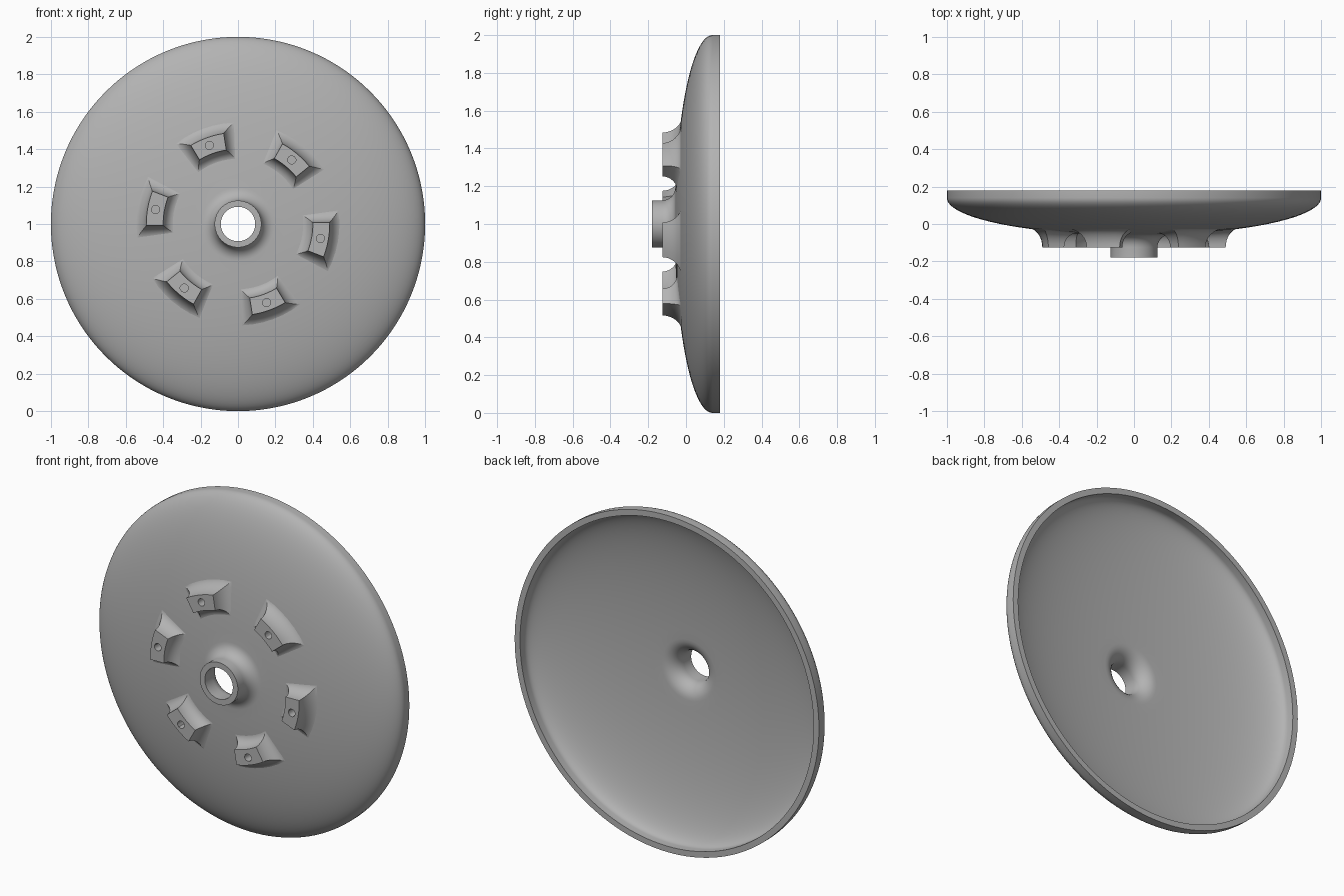
import bpy, bmesh
from math import sin, cos, pi, sqrt, radians, atan2

if "Cube" in bpy.data.objects:
    bpy.data.objects.remove(bpy.data.objects["Cube"])

grey = bpy.data.materials.new("plain grey")
grey.use_nodes = True
colour = (0.45, 0.45, 0.45, 1)
grey.diffuse_color = colour
grey.node_tree.nodes["Principled BSDF"].inputs["Base Color"].default_value = colour

RIM_Y = 0.14


def dish_y(r, a=1.0, b=0.2):
    """Depth of an elliptical dish at radius r."""
    return RIM_Y - b * sqrt(max(0, 1 - (r / a) ** 2))


def finish(bm, name):
    bmesh.ops.recalc_face_normals(bm, faces=bm.faces)
    mesh = bpy.data.meshes.new(name)
    bm.to_mesh(mesh)
    bm.free()
    ob = bpy.data.objects.new(name, mesh)
    bpy.context.collection.objects.link(ob)
    mesh.materials.append(grey)
    ob.location.z = 1
    bpy.ops.object.select_all(action="DESELECT")
    ob.select_set(True)
    bpy.context.view_layer.objects.active = ob
    bpy.ops.object.shade_smooth_by_angle(angle=radians(30))
    return ob


def dish_arc(a, b, r_end, steps=24):
    """Profile points from the rim inwards to r_end."""
    t_end = pi / 2 - atan2(r_end / a, sqrt(1 - (r_end / a) ** 2))
    return [(a * cos(t_end * i / steps), RIM_Y - b * sin(t_end * i / steps))
            for i in range(steps + 1)]


def fillet(r_hub, y_hub, r_dish, y_dish, steps=8):
    """Quarter-round from the dish up to the hub."""
    return [(r_dish - (r_dish - r_hub) * sin(t), y_dish + (y_hub - y_dish) * (1 - cos(t)))
            for t in (pi / 2 * i / steps for i in range(1, steps + 1))]


# Hollow dish with its tubular hub, revolved from one closed profile
outside = [(1.0, 0.18)] + dish_arc(1.0, 0.2, 0.195)
outside += fillet(0.125, -0.125, 0.195, dish_y(0.195)) + [(0.125, -0.18)]
inside = [(0.965, 0.18)] + dish_arc(0.965, 0.17, 0.18)
inside += fillet(0.092, -0.11, 0.18, dish_y(0.18, 0.965, 0.17)) + [(0.092, -0.18)]
profile = outside + inside[::-1]

bm = bmesh.new()
verts = [bm.verts.new((r, y, 0)) for r, y in profile]
edges = [bm.edges.new((v, verts[i - 1])) for i, v in enumerate(verts)]
bmesh.ops.spin(bm, geom=verts + edges, axis=(0, 1, 0), cent=(0, 0, 0),
               angle=2 * pi, steps=144)
bmesh.ops.remove_doubles(bm, verts=bm.verts, dist=0.0001)
finish(bm, "dish_and_hub")

# Six flared lugs, each with a small blind bore
R_IN, R_OUT, R_MID, HALF = 0.40, 0.49, 0.447, radians(11)
TOP, FLARE, SIDE, BORE = -0.125, 0.065, 6, 0.022


def lug_outline(d):
    """Ring-sector outline grown by d, as (radius, sideways angle) pairs."""
    r0, r1 = R_IN - d, R_OUT + d
    w = HALF + d / R_MID
    corners = [(r0, -w), (r1, -w), (r1, w), (r0, w)]
    points = []
    for k, (ra, wa) in enumerate(corners):
        rb, wb = corners[(k + 1) % 4]
        points += [(ra + (rb - ra) * i / SIDE, wa + (wb - wa) * i / SIDE)
                   for i in range(SIDE)]
    return points


def bridge(bm, a, b):
    for i in range(len(a)):
        bm.faces.new((a[i - 1], a[i], b[i], b[i - 1]))


for n in range(6):
    base = radians(-10 + 60 * n)
    bm = bmesh.new()

    def polar(r, w, y):
        return bm.verts.new((r * cos(base + w), y, r * sin(base + w)))

    # bore floor, bore mouth, then the flared flanks
    angles = [atan2(R_MID * w, r - R_MID) for r, w in lug_outline(0)]
    rings = [[polar(R_MID + BORE * cos(t), BORE * sin(t) / R_MID, y) for t in angles]
             for y in (TOP + 0.05, TOP)]
    bm.faces.new(rings[0])
    for i in range(9):
        t = pi / 2 * i / 8
        rings.append([polar(r, w, TOP + (dish_y(r) + 0.002 - TOP) * sin(t))
                      for r, w in lug_outline(FLARE * (1 - cos(t)))])
    for a, b in zip(rings, rings[1:]):
        bridge(bm, a, b)
    finish(bm, f"lug_{n + 1}")
